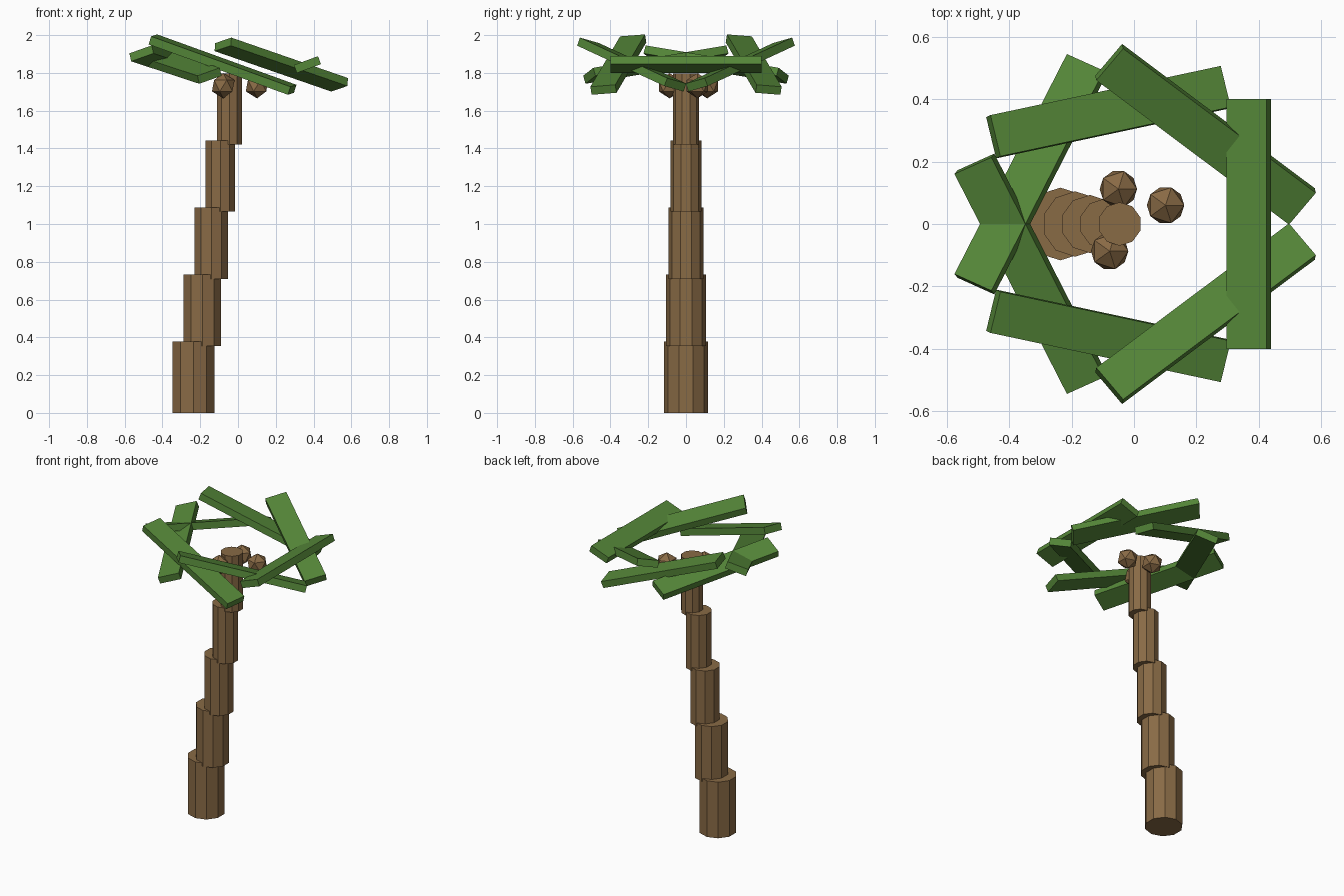
import bpy
from math import radians, cos, sin, tau
from mathutils import Matrix

if "Cube" in bpy.data.objects:
    bpy.data.objects.remove(bpy.data.objects["Cube"])


def material(name, color):
    m = bpy.data.materials.new(name)
    m.diffuse_color = (*color, 1)
    m.use_nodes = True
    m.node_tree.nodes["Principled BSDF"].inputs["Base Color"].default_value = m.diffuse_color
    return m


bark = material("bark", (0.25, 0.145, 0.06))
leaf = material("leaf", (0.09, 0.24, 0.04))


def finish(name, mat):
    ob = bpy.context.object
    ob.name = name
    ob.data.materials.append(mat)
    return ob


# Trunk: five stepped ten-sided drums, shrinking and leaning towards +x
for i in range(5):
    bpy.ops.mesh.primitive_cylinder_add(
        vertices=10, radius=0.1165 - 0.0117 * i, depth=0.377,
        location=(-0.236 + 0.0475 * i, 0, 0.1885 + 0.355 * i))
    finish(f"trunk_segment_{i + 1}", bark)

# Coconuts: low-poly balls under the crown
for i, (x, y) in enumerate([(-0.05, 0.112), (0.101, 0.06), (-0.078, -0.087)]):
    bpy.ops.mesh.primitive_ico_sphere_add(
        subdivisions=1, radius=0.067, location=(x, y, 1.732))
    finish(f"coconut_{i + 1}", bark)

# Fronds: ring of seven slabs, each tilted about an axis turned by twice its ring angle
for i in range(7):
    a = tau * i / 7
    bpy.ops.mesh.primitive_cube_add(size=1)
    ob = finish(f"frond_{i + 1}", leaf)
    ob.data.transform(Matrix.Diagonal((0.136, 0.8, 0.045, 1)))
    ob.matrix_world = (
        Matrix.Translation((0.3675 * cos(a), 0.3675 * sin(a), 1.844))
        @ Matrix.Rotation(2 * a, 4, 'Z')
        @ Matrix.Rotation(radians(-20), 4, 'Y')
        @ Matrix.Rotation(-a, 4, 'Z'))
